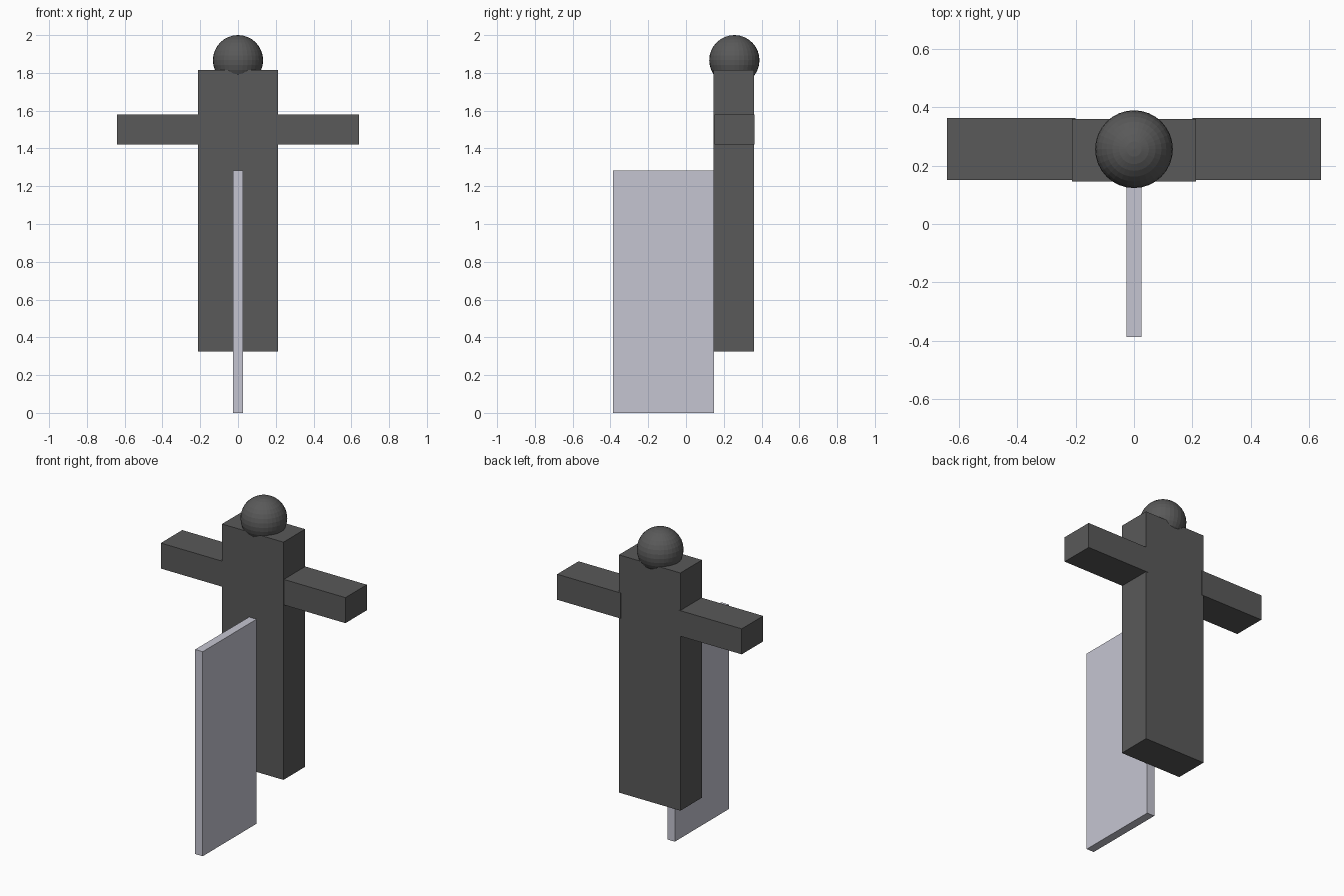
import bpy

default = bpy.data.objects.get("Cube")
if default:
    bpy.data.objects.remove(default, do_unlink=True)


def make_material(name, rgb):
    mat = bpy.data.materials.new(name)
    mat.use_nodes = True
    color = (*rgb, 1.0)
    mat.diffuse_color = color
    mat.node_tree.nodes["Principled BSDF"].inputs["Base Color"].default_value = color
    return mat


def make_box(name, low, high, mat):
    """Box spanning two opposite corners."""
    center = [(a + b) / 2 for a, b in zip(low, high)]
    bpy.ops.mesh.primitive_cube_add(size=1, location=center)
    box = bpy.context.object
    box.name = name
    box.scale = [b - a for a, b in zip(low, high)]
    bpy.ops.object.transform_apply(location=False, rotation=False, scale=True)
    box.data.materials.append(mat)
    return box


charcoal = make_material("charcoal", (0.1, 0.1, 0.1))
pale_grey = make_material("pale_grey", (0.56, 0.56, 0.64))

# Torso block
make_box("torso", (-0.213, 0.146, 0.325), (0.213, 0.36, 1.815), charcoal)

# Arms, one on each side
for name, side in (("left_arm", 1), ("right_arm", -1)):
    inner, outer = sorted((side * 0.2, side * 0.64))
    make_box(name, (inner, 0.15, 1.42), (outer, 0.362, 1.58), charcoal)

# Upright board in front of the torso
make_box("front_board", (-0.026, -0.387, 0), (0.026, 0.148, 1.282), pale_grey)

# Faceted head
bpy.ops.mesh.primitive_uv_sphere_add(segments=32, ring_count=16, radius=0.133,
                                     location=(0, 0.256, 1.867))
head = bpy.context.object
head.name = "head"
head.data.materials.append(charcoal)
